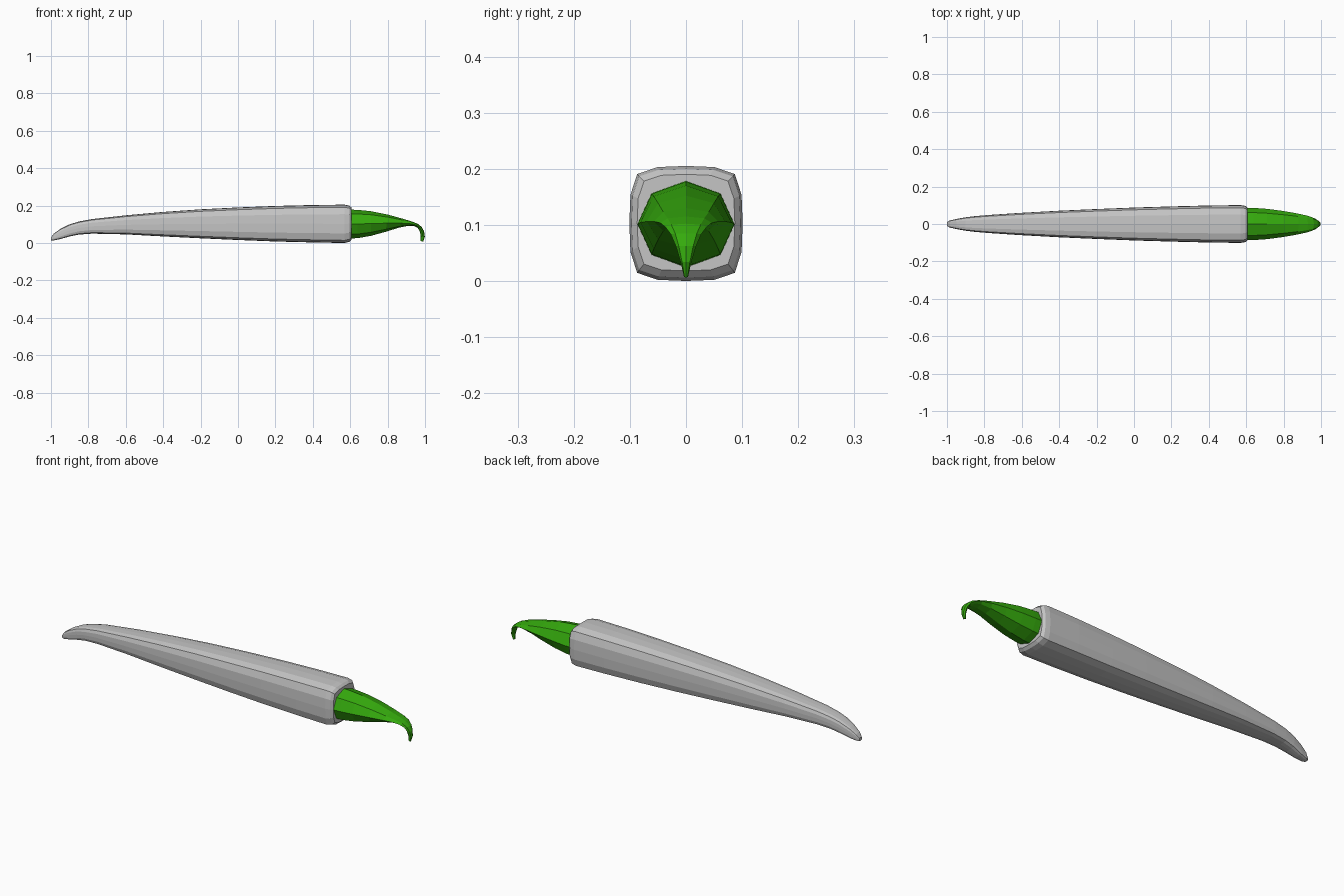
import bpy, bmesh
from mathutils import Vector

cube = bpy.data.objects.get("Cube")
if cube:
    bpy.data.objects.remove(cube, do_unlink=True)


def material(name, color):
    mat = bpy.data.materials.new(name)
    mat.use_nodes = True
    mat.diffuse_color = color
    bsdf = mat.node_tree.nodes["Principled BSDF"]
    bsdf.inputs["Base Color"].default_value = color
    bsdf.inputs["Roughness"].default_value = 0.8
    return mat


def loft(name, section, stations, mat):
    """Skin a unit (side, up) section over (bottom, top, half width) stations."""
    bm = bmesh.new()
    rings = []
    for (bx, bz), (tx, tz), half_width in stations:
        bottom, top = Vector((bx, 0, bz)), Vector((tx, 0, tz))
        centre, up = (bottom + top) / 2, (top - bottom) / 2
        rings.append([bm.verts.new(centre + up * v + Vector((0, half_width * u, 0)))
                      for u, v in section])
    n = len(section)
    for a, b in zip(rings, rings[1:]):
        for i in range(n):
            j = (i + 1) % n
            bm.faces.new((a[i], a[j], b[j], b[i]))
    bm.faces.new(rings[0])
    bm.faces.new(rings[-1])
    bmesh.ops.recalc_face_normals(bm, faces=bm.faces)
    mesh = bpy.data.meshes.new(name)
    bm.to_mesh(mesh)
    bm.free()
    mesh.materials.append(mat)
    obj = bpy.data.objects.new(name, mesh)
    bpy.context.collection.objects.link(obj)
    return obj


def full_turn(quarter):
    """Rotate a quarter section four times."""
    points, result = list(quarter), []
    for _ in range(4):
        result += points
        points = [(-v, u) for u, v in points]
    return result


grey = material("pale grey", (0.56, 0.56, 0.56, 1))
green = material("leaf green", (0.035, 0.40, 0.004, 1))

# Long tapering body with a rounded square section: x, bottom, top, half width
rounded_square = full_turn([(1, 0), (0.98, 0.5), (0.86, 0.86), (0.5, 0.98)])
body = [(-1.0, 0.014, 0.03, 0.011), (-0.985, 0.014, 0.05, 0.019),
        (-0.95, 0.021, 0.075, 0.027), (-0.9, 0.035, 0.1, 0.036),
        (-0.85, 0.045, 0.115, 0.042), (-0.78, 0.05, 0.128, 0.048),
        (-0.6, 0.046, 0.148, 0.06), (-0.4, 0.035, 0.166, 0.071),
        (-0.2, 0.025, 0.18, 0.08), (0, 0.016, 0.19, 0.088),
        (0.2, 0.008, 0.198, 0.094), (0.4, 0.003, 0.203, 0.099),
        (0.57, 0, 0.205, 0.101), (0.595, 0.006, 0.2, 0.097),
        (0.607, 0.018, 0.19, 0.087)]
loft("body", rounded_square,
     [((x, low), (x, high), w) for x, low, high, w in body], grey)

# Eight-sided stem that narrows and hooks downward
octagon = full_turn([(1, 0), (0.71, 0.71)])
stem = [((0.58, 0.023), (0.58, 0.179), 0.087), ((0.64, 0.026), (0.64, 0.177), 0.086),
        ((0.71, 0.038), (0.71, 0.17), 0.081), ((0.79, 0.06), (0.8, 0.152), 0.07),
        ((0.86, 0.082), (0.88, 0.13), 0.057), ((0.91, 0.092), (0.93, 0.115), 0.046),
        ((0.94, 0.091), (0.962, 0.102), 0.037), ((0.96, 0.081), (0.983, 0.085), 0.027),
        ((0.972, 0.062), (0.995, 0.062), 0.018), ((0.977, 0.036), (0.999, 0.034), 0.01),
        ((0.976, 0.012), (0.99, 0.006), 0.004)]
loft("hooked_stem", octagon, stem, green)
